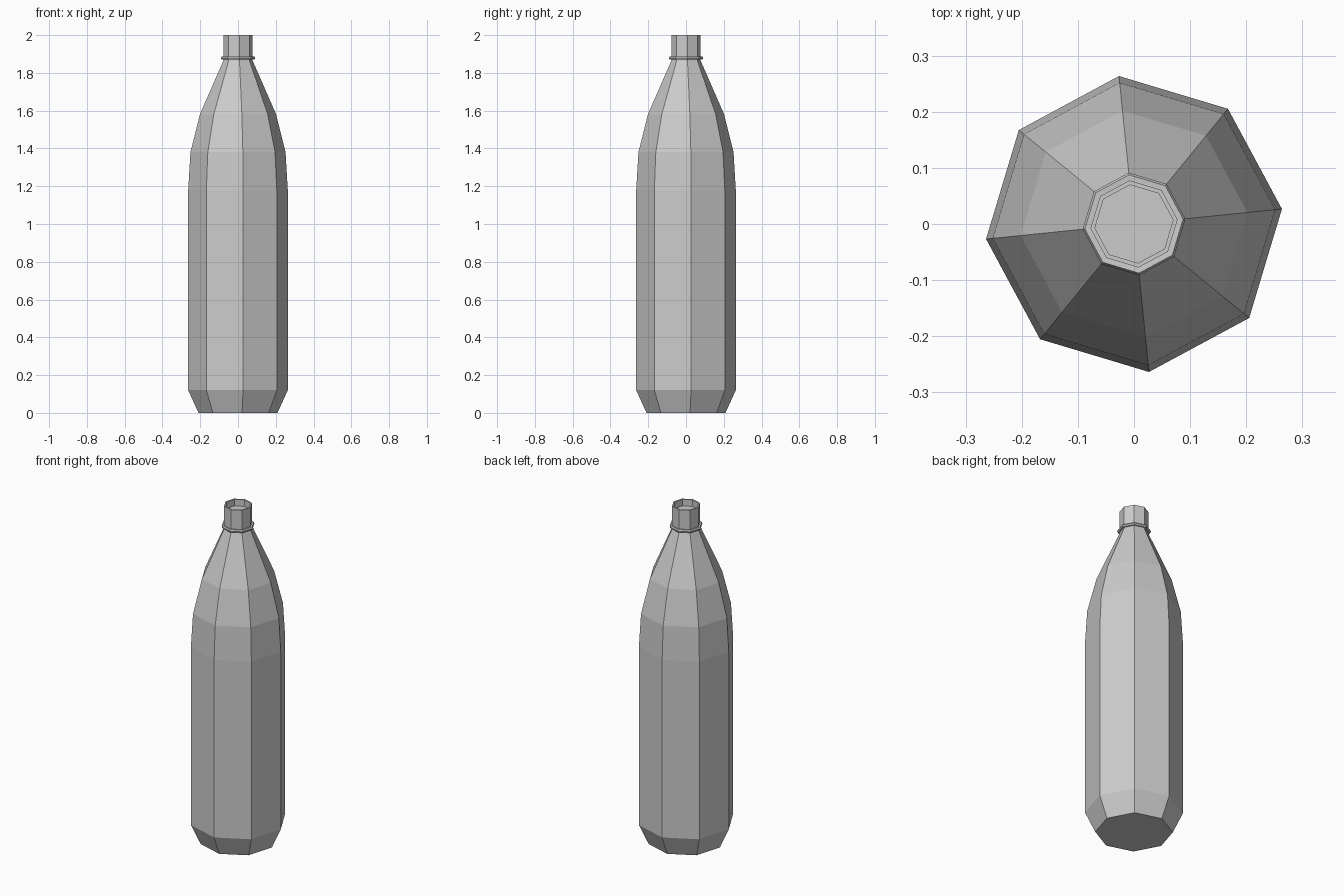
import bpy, bmesh
from math import cos, sin, pi, radians

if "Cube" in bpy.data.objects:
    bpy.data.objects.remove(bpy.data.objects["Cube"])

SIDES = 8
TURN = radians(5.8)


def lathe(name, profile, closed=False):
    """Revolve (radius, z) points into an eight-sided object."""
    bm = bmesh.new()
    rings = [[bm.verts.new((r * cos(TURN + 2 * pi * i / SIDES),
                            r * sin(TURN + 2 * pi * i / SIDES), z))
              for i in range(SIDES)] for r, z in profile]
    pairs = list(zip(rings, rings[1:]))
    if closed:
        pairs.append((rings[-1], rings[0]))
    else:
        bm.faces.new(rings[0][::-1])
        bm.faces.new(rings[-1])
    for a, b in pairs:
        for i in range(SIDES):
            j = (i + 1) % SIDES
            bm.faces.new((a[i], a[j], b[j], b[i]))
    bmesh.ops.recalc_face_normals(bm, faces=bm.faces[:])
    mesh = bpy.data.meshes.new(name)
    bm.to_mesh(mesh)
    bm.free()
    obj = bpy.data.objects.new(name, mesh)
    bpy.context.collection.objects.link(obj)
    return obj


# Bottle: chamfered base, straight wall, tapering shoulder, neck, recessed mouth
lathe("bottle_body", [
    (0.21, 0.0), (0.265, 0.12), (0.265, 1.18), (0.253, 1.38),
    (0.203, 1.58), (0.078, 1.865), (0.078, 2.0),
    (0.07, 2.0), (0.07, 1.96)])

# Thin flange around the neck
lathe("neck_ring", [
    (0.074, 1.871), (0.088, 1.870), (0.092, 1.878),
    (0.088, 1.886), (0.074, 1.885)], closed=True)
